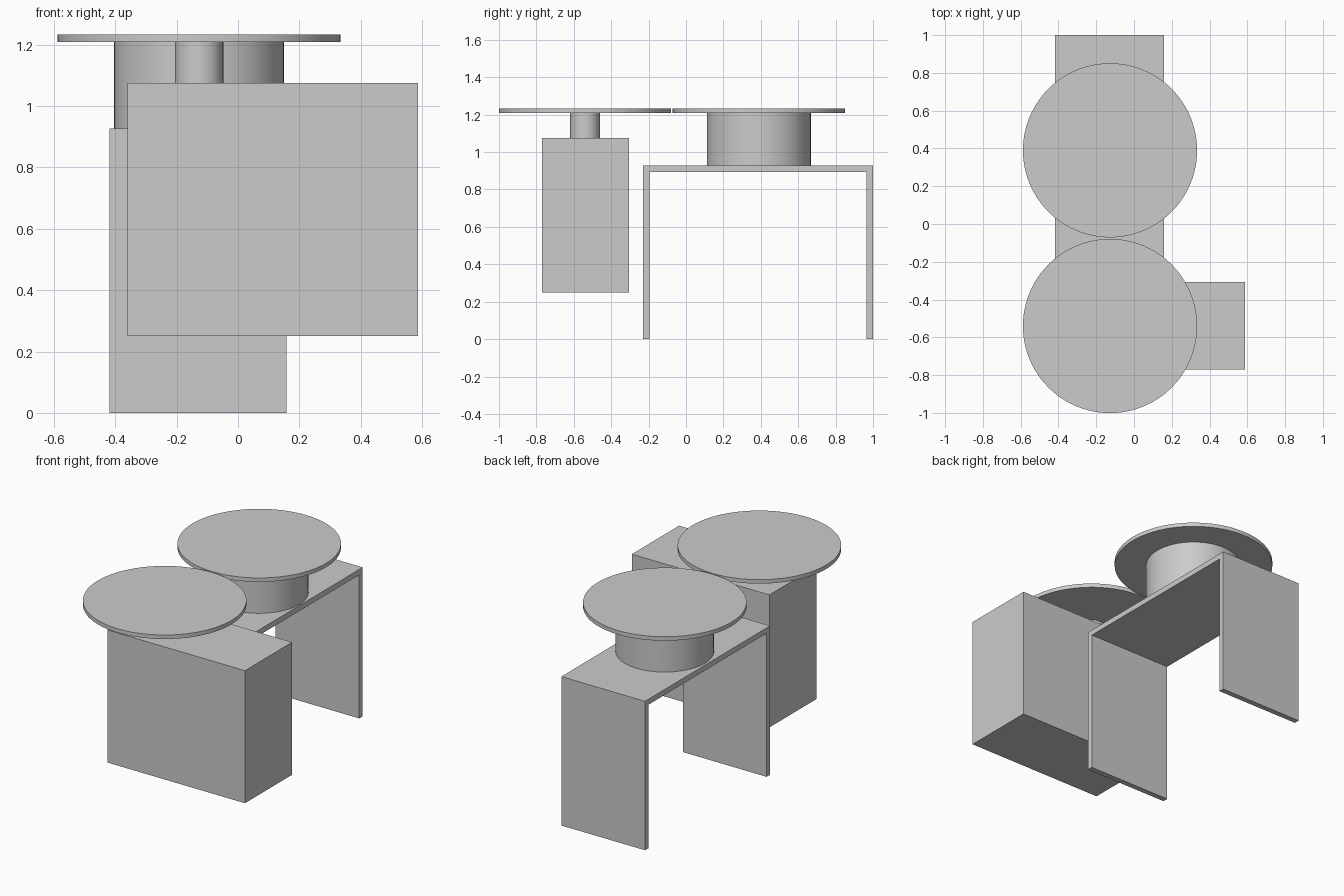
import bpy
import bmesh
from mathutils import Matrix, Vector

old = bpy.data.objects.get("Cube")
if old:
    bpy.data.objects.remove(old, do_unlink=True)

grey = bpy.data.materials.new("plain grey")
grey.use_nodes = True
colour = (0.6, 0.6, 0.6, 1)
grey.diffuse_color = colour
grey.node_tree.nodes["Principled BSDF"].inputs["Base Color"].default_value = colour


def finish(name, bm, smooth=False):
    bmesh.ops.recalc_face_normals(bm, faces=bm.faces)
    mesh = bpy.data.meshes.new(name)
    bm.to_mesh(mesh)
    bm.free()
    mesh.materials.append(grey)
    obj = bpy.data.objects.new(name, mesh)
    bpy.context.collection.objects.link(obj)
    if smooth:
        bpy.ops.object.select_all(action="DESELECT")
        obj.select_set(True)
        bpy.context.view_layer.objects.active = obj
        bpy.ops.object.shade_smooth_by_angle()
    return obj


def box(name, low, high):
    low, high = Vector(low), Vector(high)
    bm = bmesh.new()
    bmesh.ops.create_cube(bm, size=1, matrix=Matrix.Translation((low + high) / 2)
                          @ Matrix.Diagonal((*(high - low), 1)))
    return finish(name, bm)


def cylinder(name, y, radius, bottom, top):
    bm = bmesh.new()
    bmesh.ops.create_cone(bm, cap_ends=True, segments=96, radius1=radius, radius2=radius,
                          depth=top - bottom,
                          matrix=Matrix.Translation((AXIS_X, y, (bottom + top) / 2)))
    return finish(name, bm, smooth=True)


AXIS_X = -0.127
FRONT_Y, BACK_Y = -0.54, 0.39
DISC_LOW, DISC_HIGH = 1.208, 1.233
BOX_TOP, BENCH_TOP = 1.075, 0.927

# Hanging block with its slim post
box("front_block", (-0.36, -0.77, 0.25), (0.587, -0.306, BOX_TOP))
cylinder("front_post", FRONT_Y, 0.079, BOX_TOP, DISC_LOW)

# Bench: an inverted U profile pushed along x
left, right, wall = -0.23, 1.0, 0.034
outline = [(left, 0), (left, BENCH_TOP), (right, BENCH_TOP), (right, 0),
           (right - wall, 0), (right - wall, BENCH_TOP - wall),
           (left + wall, BENCH_TOP - wall), (left + wall, 0)]
bm = bmesh.new()
face = bm.faces.new([bm.verts.new((-0.418, y, z)) for y, z in outline])
pushed = bmesh.ops.extrude_face_region(bm, geom=[face])["geom"]
bmesh.ops.translate(bm, vec=(0.576, 0, 0),
                    verts=[v for v in pushed if isinstance(v, bmesh.types.BMVert)])
finish("bench", bm)
cylinder("bench_drum", BACK_Y, 0.277, BENCH_TOP, DISC_LOW)

# Matching round tops
for name, y in (("front_disc", FRONT_Y), ("back_disc", BACK_Y)):
    cylinder(name, y, 0.461, DISC_LOW, DISC_HIGH)
